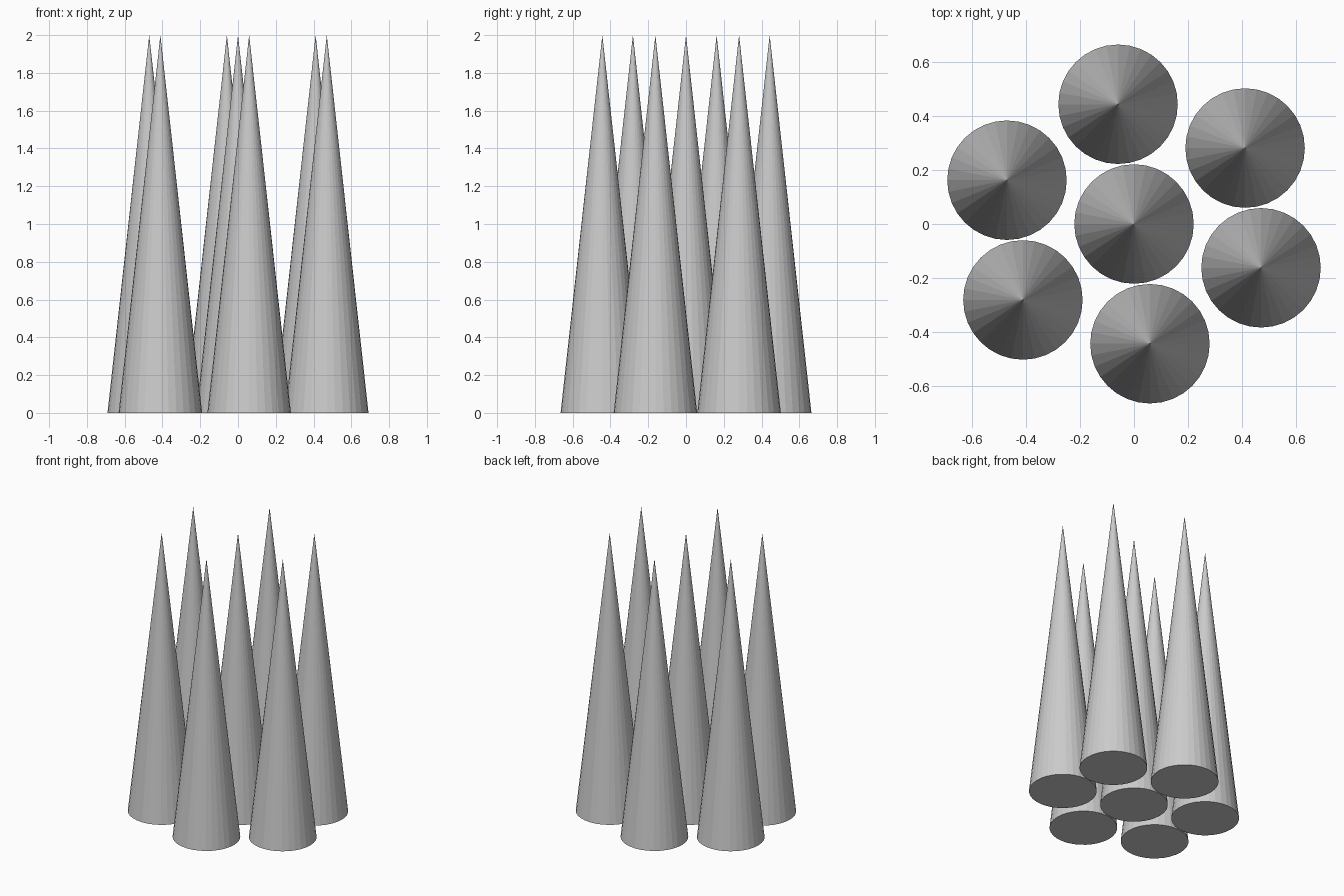
import bpy
from mathutils import Vector

if "Cube" in bpy.data.objects:
    bpy.data.objects.remove(bpy.data.objects["Cube"])

RADIUS, HEIGHT, SIDES = 0.221, 2.0, 32

# Two lattice steps place the six outer cones around the centre one
a = Vector((0.411, 0.281))
b = Vector((-0.059, 0.443))
ring = [a, b, b - a, -a, -b, a - b]


def cone(name, p):
    bpy.ops.mesh.primitive_cone_add(vertices=SIDES, radius1=RADIUS, radius2=0,
                                    depth=HEIGHT, location=(p.x, p.y, HEIGHT / 2))
    bpy.context.object.name = name


# Centre cone and surrounding ring
cone("centre_cone", Vector((0, 0)))
for i, p in enumerate(ring):
    cone(f"outer_cone_{i + 1}", p)
